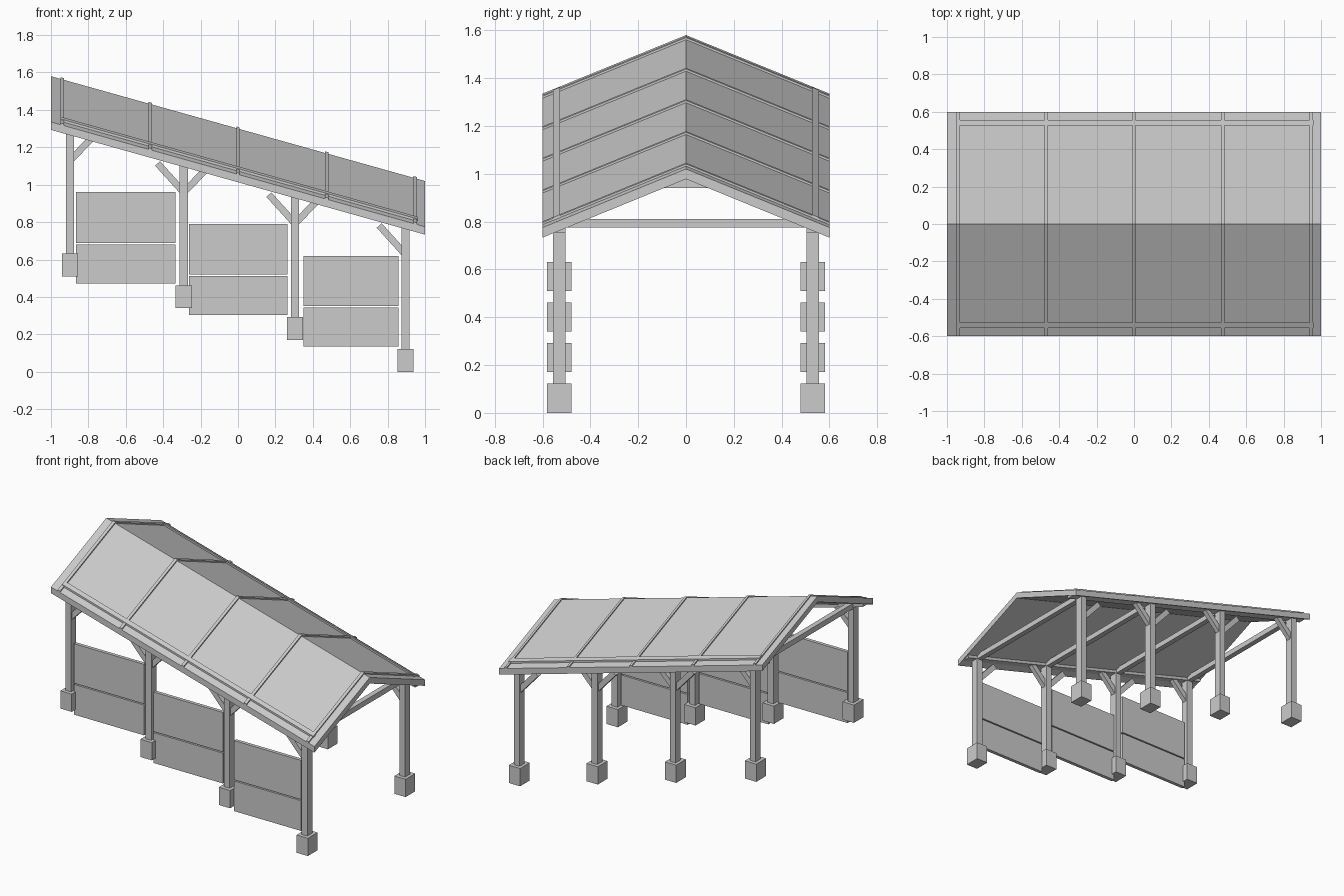
import bpy
import bmesh
from math import atan2
from mathutils import Vector, Matrix

if "Cube" in bpy.data.objects:
    bpy.data.objects.remove(bpy.data.objects["Cube"], do_unlink=True)

FALL = 0.28       # drop of the whole shelter per unit of x
PITCH = 0.408     # drop of the roof per unit of y
RIDGE = 1.30      # ridge height at x = 0
EAVE = 0.60       # half width of the roof
THICK = 0.042
ROW = 0.53        # distance of each post row from the centre line
POSTS = [-0.898, -0.29, 0.305, 0.895]

grey = bpy.data.materials.new("light_grey")
grey.use_nodes = True
grey.diffuse_color = (0.6, 0.6, 0.6, 1)
bsdf = grey.node_tree.nodes["Principled BSDF"]
bsdf.inputs["Base Color"].default_value = grey.diffuse_color
bsdf.inputs["Roughness"].default_value = 0.8


def finish(name, bm):
    bmesh.ops.recalc_face_normals(bm, faces=bm.faces)
    mesh = bpy.data.meshes.new(name)
    bm.to_mesh(mesh)
    bm.free()
    mesh.materials.append(grey)
    obj = bpy.data.objects.new(name, mesh)
    bpy.context.collection.objects.link(obj)
    return obj


def box(name, low, high):
    low, high = Vector(low), Vector(high)
    bm = bmesh.new()
    bmesh.ops.create_cube(bm, size=1)
    bmesh.ops.scale(bm, vec=high - low, verts=bm.verts)
    bmesh.ops.translate(bm, vec=(low + high) / 2, verts=bm.verts)
    return finish(name, bm)


def sloped_bar(name, profile, x0, x1):
    """Sweep a y-z profile along x, following the fall of the roof."""
    bm = bmesh.new()
    ends = [[bm.verts.new((x, y, z - FALL * x)) for y, z in profile]
            for x in (x0, x1)]
    bm.faces.new(ends[0])
    bm.faces.new(ends[1])
    for i in range(len(profile)):
        j = (i + 1) % len(profile)
        bm.faces.new((ends[0][i], ends[0][j], ends[1][j], ends[1][i]))
    return finish(name, bm)


def strut(name, start, end, width, depth):
    """Rectangular bar between two points in an x-z plane."""
    start, end = Vector(start), Vector(end)
    way = end - start
    bm = bmesh.new()
    bmesh.ops.create_cube(bm, size=1)
    bmesh.ops.scale(bm, vec=(width, depth, way.length), verts=bm.verts)
    bmesh.ops.rotate(bm, verts=bm.verts,
                     matrix=Matrix.Rotation(atan2(way.x, way.z), 3, 'Y'))
    bmesh.ops.translate(bm, vec=(start + end) / 2, verts=bm.verts)
    return finish(name, bm)


def roof_z(y):
    return RIDGE - PITCH * abs(y)


def chevron(bottom, top):
    """Gable-shaped profile between two offsets from the roof surface."""
    ys = (-EAVE, 0, EAVE)
    return ([(y, roof_z(y) + bottom) for y in ys]
            + [(y, roof_z(y) + top) for y in reversed(ys)])


# Roof and its raised seams
sloped_bar("roof", chevron(-THICK, 0), -1, 1)
for x in (-0.94, -0.47, 0, 0.475, 0.948):
    sloped_bar("roof_seam", chevron(-0.005, 0.009), x - 0.009, x + 0.009)

# Two rows of posts, with eave rails and beams
for side in (-1, 1):
    y = side * ROW
    rail = [(side * b, roof_z(b) + h)
            for b, h in ((0.527, -0.005), (0.556, -0.005),
                         (0.556, 0.013), (0.527, 0.013))]
    sloped_bar("eave_rail", rail, -0.945, 0.96)
    low = roof_z(0.555) - THICK
    beam = [(side * 0.555, low), (side * 0.505, low),
            (side * 0.505, low + 0.035), (side * 0.555, low + 0.025)]
    sloped_bar("eave_beam", beam, -0.99, 0.99)

    for i, x in enumerate(POSTS):
        ground = 0.17 * (3 - i)
        box("footing", (x - 0.043, y - 0.052, ground),
            (x + 0.043, y + 0.052, ground + 0.122))
        box("post", (x - 0.0215, y - 0.027, ground + 0.11),
            (x + 0.0215, y + 0.027, 1.06 - FALL * x))
        eave = 1.0125 - FALL * x
        foot = (x, y, eave - 0.135)
        if i > 0:
            strut("knee_brace", foot, (x - 0.14, y, eave + 0.02), 0.036, 0.032)
        if i < 3:
            strut("knee_brace", foot, (x + 0.125, y, eave - 0.005), 0.036, 0.032)

# Tie beams across the shelter
for x in POSTS:
    z = 1.025 - FALL * x
    box("tie_beam", (x - 0.018, -ROW, z), (x + 0.018, ROW, z + 0.037))

# Wall panels along the front row only, stepping down with the posts
for x0, x1, bottom, middle, top in ((-0.865, -0.335, 0.473, 0.685, 0.96),
                                    (-0.262, 0.265, 0.303, 0.515, 0.79),
                                    (0.35, 0.858, 0.136, 0.347, 0.62)):
    box("lower_wall_panel", (x0, -ROW - 0.012, bottom),
        (x1, -ROW + 0.012, middle - 0.004))
    box("upper_wall_panel", (x0, -ROW - 0.012, middle + 0.004),
        (x1, -ROW + 0.012, top))
